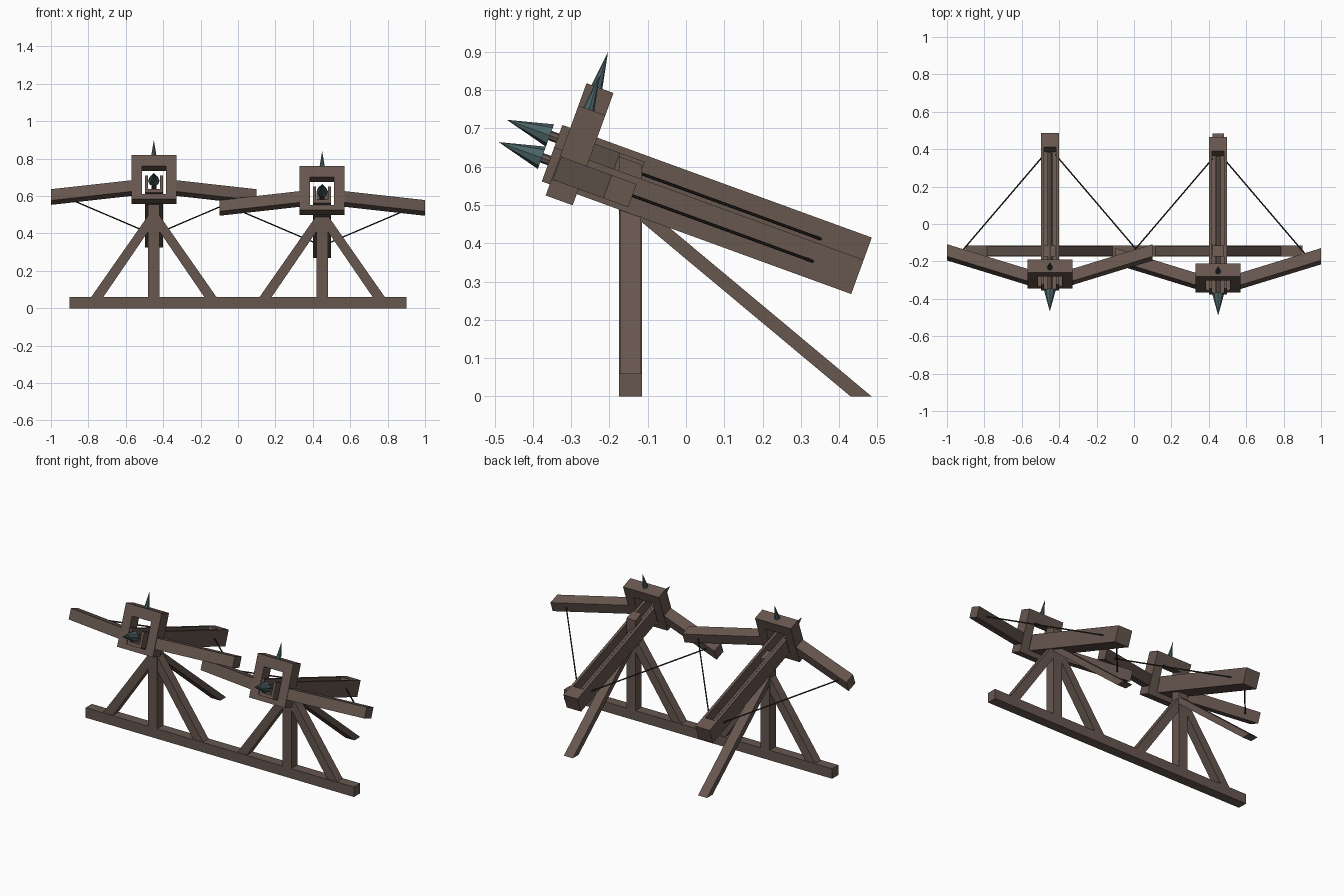
import bpy, bmesh, math
from mathutils import Matrix, Vector

if "Cube" in bpy.data.objects:
    bpy.data.objects.remove(bpy.data.objects["Cube"])


def material(name, rgb):
    m = bpy.data.materials.new(name)
    m.diffuse_color = (*rgb, 1)
    m.use_nodes = True
    m.node_tree.nodes["Principled BSDF"].inputs["Base Color"].default_value = m.diffuse_color
    return m


WOOD = material("wood", (0.135, 0.095, 0.078))
IRON = material("iron", (0.07, 0.125, 0.135))
CORD = material("cord", (0.03, 0.024, 0.02))
I = Matrix.Identity(4)


def finish(name, bm, mat, M):
    bmesh.ops.recalc_face_normals(bm, faces=bm.faces)
    me = bpy.data.meshes.new(name)
    bm.to_mesh(me)
    bm.free()
    me.materials.append(mat)
    ob = bpy.data.objects.new(name, me)
    ob.matrix_world = M
    bpy.context.collection.objects.link(ob)
    return ob


def prism(name, pts, axis, lo, hi, M=I, mat=WOOD):
    """Extrude a 2D outline along x, y or z (the outline uses the other two axes in order)."""
    bm = bmesh.new()
    rings = []
    for d in (lo, hi):
        ring = []
        for p in pts:
            co = list(p)
            co.insert("xyz".index(axis), d)
            ring.append(bm.verts.new(co))
        rings.append(ring)
        bm.faces.new(ring)
    a, b = rings
    for i in range(len(a)):
        j = (i + 1) % len(a)
        bm.faces.new((a[i], a[j], b[j], b[i]))
    return finish(name, bm, mat, M)


def rect(x0, y0, x1, y1):
    return [(x0, y0), (x1, y0), (x1, y1), (x0, y1)]


def rod(name, p, q, r1, r2, sides, M, mat):
    """Tapered rod or cone from p to q."""
    p, q = Vector(p), Vector(q)
    bm = bmesh.new()
    turn = (q - p).to_track_quat('Z', 'Y').to_matrix().to_4x4()
    bmesh.ops.create_cone(bm, cap_ends=True, segments=sides, radius1=r1, radius2=r2,
                          depth=(q - p).length,
                          matrix=Matrix.Translation((p + q) / 2) @ turn)
    return finish(name, bm, mat, M)


def window_frame(name, outer, inner, y0, y1, M):
    """Rectangular frame with a through hole."""
    bm = bmesh.new()
    f, b = [[[bm.verts.new((x, y, z)) for x, z in rect(*r)] for r in (outer, inner)]
            for y in (y0, y1)]
    for i in range(4):
        j = (i + 1) % 4
        for s in (f, b):
            bm.faces.new((s[0][i], s[0][j], s[1][j], s[1][i]))
        for k in (0, 1):
            bm.faces.new((f[k][i], f[k][j], b[k][j], b[k][i]))
    return finish(name, bm, WOOD, M)


# Shared ground beam
prism("ground_beam", rect(-0.9, -0.175, 0.9, -0.115), "z", 0, 0.06)

# dv lifts the left weapon slightly along its own tilted up direction
for side, cx, dv in (("left", -0.45, 0.062), ("right", 0.45, 0.0)):
    # Stand: post with slanted top, rear leg, two side braces
    S = Matrix.Translation((cx, 0, 0))
    prism(side + "_post", [(-0.175, 0.06), (-0.115, 0.06), (-0.115, 0.605), (-0.175, 0.627)],
          "x", -0.03, 0.03, S)
    prism(side + "_rear_leg", [(-0.145, 0.48), (0.43, 0), (0.485, 0), (-0.145, 0.526)],
          "x", -0.03, 0.03, S)
    for m in (-1, 1):
        prism(side + "_brace", [(m * 0.335, 0.06), (m * 0.27, 0.06),
                                (m * 0.01, 0.44), (m * 0.01, 0.525)],
              "y", -0.172, -0.118, S)

    # Weapon, built level and tilted nose up by 20 degrees
    M = S @ Matrix.Rotation(math.radians(-20), 4, 'X') @ Matrix.Translation((0, 0, dv))

    # Grooved stock with a solid tail
    w, g, z0, z1 = 0.048, 0.032, 0.399, 0.494
    prism(side + "_stock", [(-w, z0), (w, z0), (w, z1), (g, z1), (g, z0 + 0.02),
                            (-g, z0 + 0.02), (-g, z1), (-w, z1)], "y", -0.546, 0.235, M)
    prism(side + "_stock_tail", rect(-w, z0, w, z1), "y", 0.235, 0.314, M)

    # Head frame, top spike
    window_frame(side + "_head_frame", (-0.12, 0.368, 0.12, 0.618),
                 (-0.064, 0.397, 0.064, 0.556), -0.524, -0.449, M)
    rod(side + "_spike", (0, -0.495, 0.612), (0, -0.499, 0.713), 0.016, 0, 8, M, IRON)

    # Swept bow arms and bowstring
    for m in (-1, 1):
        prism(side + "_bow_arm", [(m * 0.115, -0.522), (m * 0.55, -0.38),
                                  (m * 0.55, -0.311), (m * 0.115, -0.453)],
              "z", 0.413, 0.477, M)
        rod(side + "_bowstring", (m * 0.475, -0.345, 0.445), (m * 0.03, 0.21, 0.445),
            0.004, 0.004, 6, M, CORD)

    # Bolt lying in the groove
    rod(side + "_bolt_shaft", (0, -0.567, 0.457), (0, 0.215, 0.457), 0.013, 0.013, 8, M, WOOD)
    rod(side + "_bolt_tip", (0, -0.567, 0.457), (0, -0.687, 0.457), 0.031, 0, 8, M, IRON)
